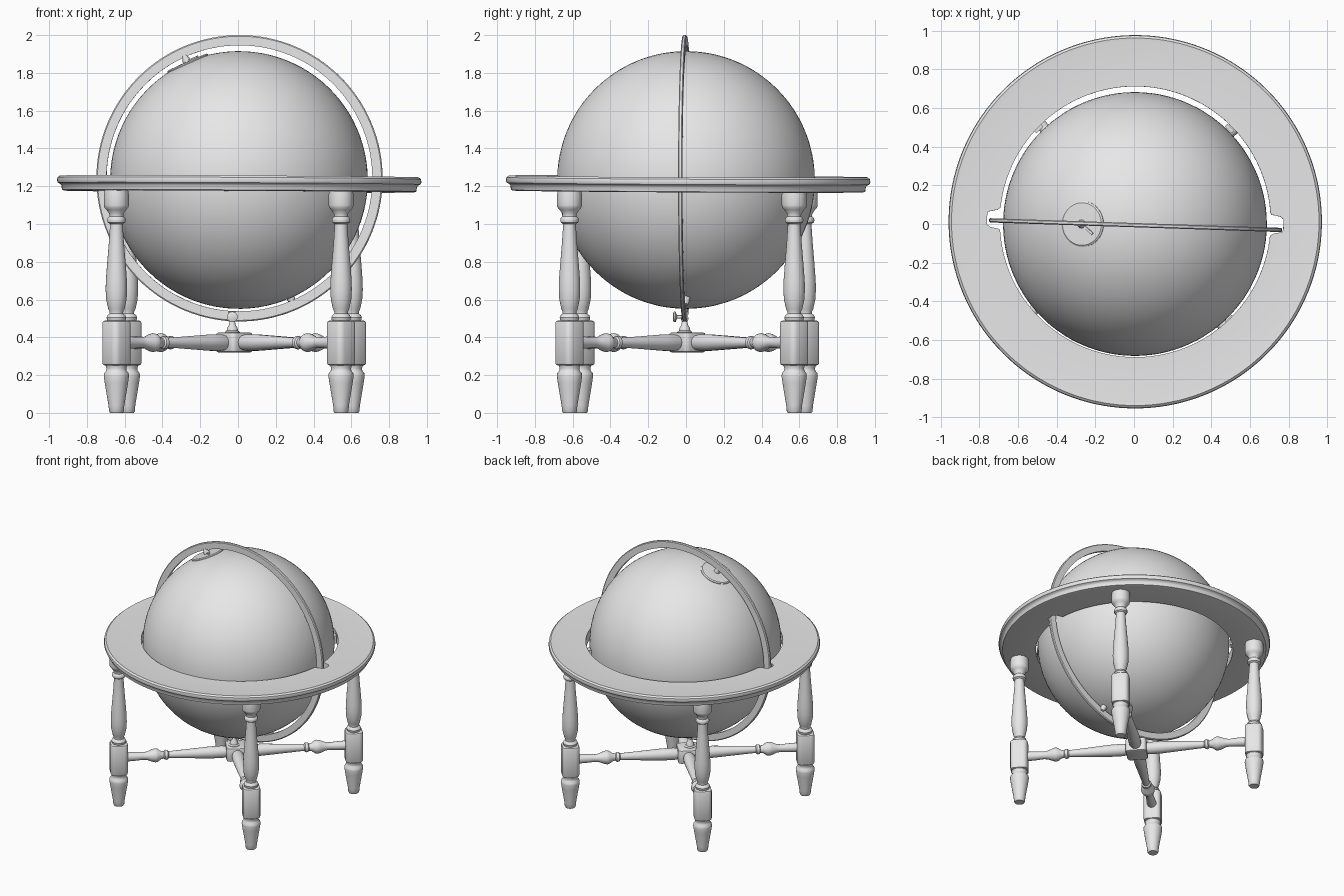
import bpy, bmesh, math
from mathutils import Matrix, Vector

cube = bpy.data.objects.get("Cube")
if cube:
    bpy.data.objects.remove(cube)

grey = bpy.data.materials.new("plain_grey")
grey.use_nodes = True
GREY = (0.8, 0.8, 0.8, 1)
grey.diffuse_color = GREY
grey.node_tree.nodes["Principled BSDF"].inputs["Base Color"].default_value = GREY


def finish(bm, name, matrix=Matrix(), sharp=35):
    """Turn a bmesh into a smooth object that keeps its hard edges."""
    bmesh.ops.recalc_face_normals(bm, faces=bm.faces)
    for f in bm.faces:
        f.smooth = True
    for e in bm.edges:
        e.smooth = e.calc_face_angle(0) < math.radians(sharp)
    mesh = bpy.data.meshes.new(name)
    bm.to_mesh(mesh)
    bm.free()
    mesh.materials.append(grey)
    ob = bpy.data.objects.new(name, mesh)
    bpy.context.collection.objects.link(ob)
    ob.matrix_world = matrix
    return ob


def revolve(name, profile, segs=24, closed=False, matrix=Matrix(), radius=None):
    """Spin (radius, height) points about z; radius(r, angle) may reshape it."""
    bm = bmesh.new()
    loops = []
    for r, z in profile:
        loop = []
        for i in range(segs):
            a = math.tau * i / segs
            q = radius(r, a) if radius else r
            loop.append(bm.verts.new((q * math.cos(a), q * math.sin(a), z)))
        loops.append(loop)
    pairs = list(zip(loops, loops[1:]))
    if closed:
        pairs.append((loops[-1], loops[0]))
    else:
        bm.faces.new(loops[0])
        bm.faces.new(loops[-1])
    for lo, hi in pairs:
        for i in range(segs):
            j = (i + 1) % segs
            bm.faces.new((lo[i], lo[j], hi[j], hi[i]))
    return finish(bm, name, matrix)


def block(name, half, matrix, chamfer=0.0, rim=0.0):
    """Box with chamfered upright edges and softened top and bottom rims."""
    bm = bmesh.new()
    bmesh.ops.create_cube(bm, size=2, matrix=Matrix.Diagonal((*half, 1)))
    if chamfer:
        upright = [e for e in bm.edges if abs(e.verts[0].co.z - e.verts[1].co.z) > half[2]]
        bmesh.ops.bevel(bm, geom=upright, offset=chamfer, segments=3, affect='EDGES', profile=0.5)
    if rim:
        flat = [e for e in bm.edges if abs(e.verts[0].co.z - e.verts[1].co.z) < 1e-5]
        bmesh.ops.bevel(bm, geom=flat, offset=rim, segments=2, affect='EDGES', profile=0.5)
    return finish(bm, name, matrix)


def move(x, y, z):
    return Matrix.Translation((x, y, z))


def turn(degrees, axis):
    return Matrix.Rotation(math.radians(degrees), 4, axis)


# Globe ball, its axis leaning left
TILT = turn(-23.7, 'Y')
centre = move(0.005, 0, 1.233)
bm = bmesh.new()
bmesh.ops.create_uvsphere(bm, u_segments=96, v_segments=48, radius=0.682)
finish(bm, "globe_ball", centre @ TILT)

# Polar dial with its pointer, and the two axis pins
revolve("polar_dial", [(0.118, 0.655), (0.118, 0.676), (0.11, 0.682), (0.03, 0.684)],
        40, matrix=centre @ TILT)
block("dial_pointer", (0.04, 0.006, 0.004),
      centre @ TILT @ turn(-40, 'Z') @ move(0.04, 0, 0.687))
for name, sign in (("north_pin", 1), ("south_pin", -1)):
    revolve(name, [(0.022, sign * 0.66), (0.022, sign * 0.69), (0.012, sign * 0.72)],
            16, matrix=centre @ TILT)

# Upright meridian ring
revolve("meridian_ring",
        [(0.704, -0.011), (0.752, -0.011), (0.758, -0.006),
         (0.758, 0.006), (0.752, 0.011), (0.704, 0.011)],
        128, True, move(0.008, -0.006, 1.242) @ turn(-1.9, 'Z') @ turn(90, 'X'))


# Flat horizon ring with two flared notches for the meridian
def notched(r, a):
    if r > 0.72:
        return r
    depth = (0.056 - abs(0.72 * math.sin(a + 0.02))) / 0.024
    depth = min(max(depth, 0), 1)
    return r + 0.066 * depth * depth * (3 - 2 * depth)


revolve("horizon_ring",
        [(0.70, 1.172), (0.925, 1.172), (0.938, 1.176), (0.941, 1.2),
         (0.948, 1.208), (0.96, 1.214), (0.965, 1.226), (0.962, 1.242),
         (0.95, 1.252), (0.935, 1.25), (0.70, 1.25)],
        360, True, move(0, 0.005, 0) @ turn(0.3, 'Y') @ turn(-0.3, 'X'), notched)

# Turned legs, cross stretchers and guide tabs, repeated round the stand
LEG_TOP = [(0.042, 0.47), (0.05, 0.495), (0.052, 0.505), (0.046, 0.518), (0.036, 0.525),
           (0.036, 0.535), (0.043, 0.55), (0.054, 0.6), (0.057, 0.65), (0.056, 0.7),
           (0.05, 0.78), (0.04, 0.9), (0.034, 0.99), (0.034, 1.0), (0.046, 1.008),
           (0.049, 1.02), (0.046, 1.032), (0.037, 1.04), (0.038, 1.055), (0.052, 1.075),
           (0.064, 1.088), (0.066, 1.1), (0.066, 1.155), (0.06, 1.19)]
LEG_FOOT = [(0.034, 0), (0.039, 0.008), (0.042, 0.04), (0.062, 0.16), (0.067, 0.195),
            (0.065, 0.21), (0.055, 0.222), (0.052, 0.235), (0.057, 0.25), (0.05, 0.27)]
STRETCHER = [(0.035, 0.05), (0.044, 0.1), (0.043, 0.18), (0.026, 0.46), (0.025, 0.485),
             (0.034, 0.493), (0.036, 0.503), (0.034, 0.513), (0.026, 0.52), (0.03, 0.54),
             (0.047, 0.565), (0.05, 0.58), (0.046, 0.6), (0.03, 0.64), (0.027, 0.67),
             (0.031, 0.72), (0.034, 0.8)]
stand = move(-0.02, 0.007, 0)
for i, corner in enumerate(("front_left", "back_left", "back_right", "front_right")):
    arm = stand @ turn(-47.8 + 90 * i, 'Z')
    foot = arm @ move(0.842, 0, 0)
    revolve(corner + "_leg", LEG_TOP, 32, matrix=foot)
    revolve(corner + "_foot", LEG_FOOT, 32, matrix=foot)
    block(corner + "_leg_block", (0.062, 0.062, 0.118), foot @ move(0, 0, 0.37), 0.03, 0.012)
    revolve(corner + "_stretcher", STRETCHER, 24,
            matrix=arm @ move(0, 0, 0.372) @ turn(90, 'Y'))
    block(corner + "_guide_tab", (0.01, 0.025, 0.03),
          turn(-45 + 90 * i, 'Z') @ move(0.698, 0, 1.207))

# Central hub and the post that carries the meridian
block("stretcher_hub", (0.075, 0.075, 0.052), stand @ turn(-47.8, 'Z') @ move(0, 0, 0.373), 0.025, 0.01)
post = move(-0.03, -0.007, 0)
revolve("hub_post", [(0.04, 0.41), (0.04, 0.428), (0.03, 0.435), (0.028, 0.45),
                     (0.018, 0.465), (0.014, 0.485), (0.02, 0.495), (0.02, 0.505)],
        20, matrix=post)
block("meridian_clip", (0.022, 0.017, 0.026), post @ move(0, 0, 0.51), 0, 0.004)

# Thumb screw facing the front
revolve("thumb_screw", [(0.009, 0.0), (0.009, 0.035), (0.02, 0.04), (0.028, 0.043),
                        (0.028, 0.052), (0.02, 0.056)],
        20, matrix=post @ move(0, -0.005, 0.508) @ turn(90, 'X'))
